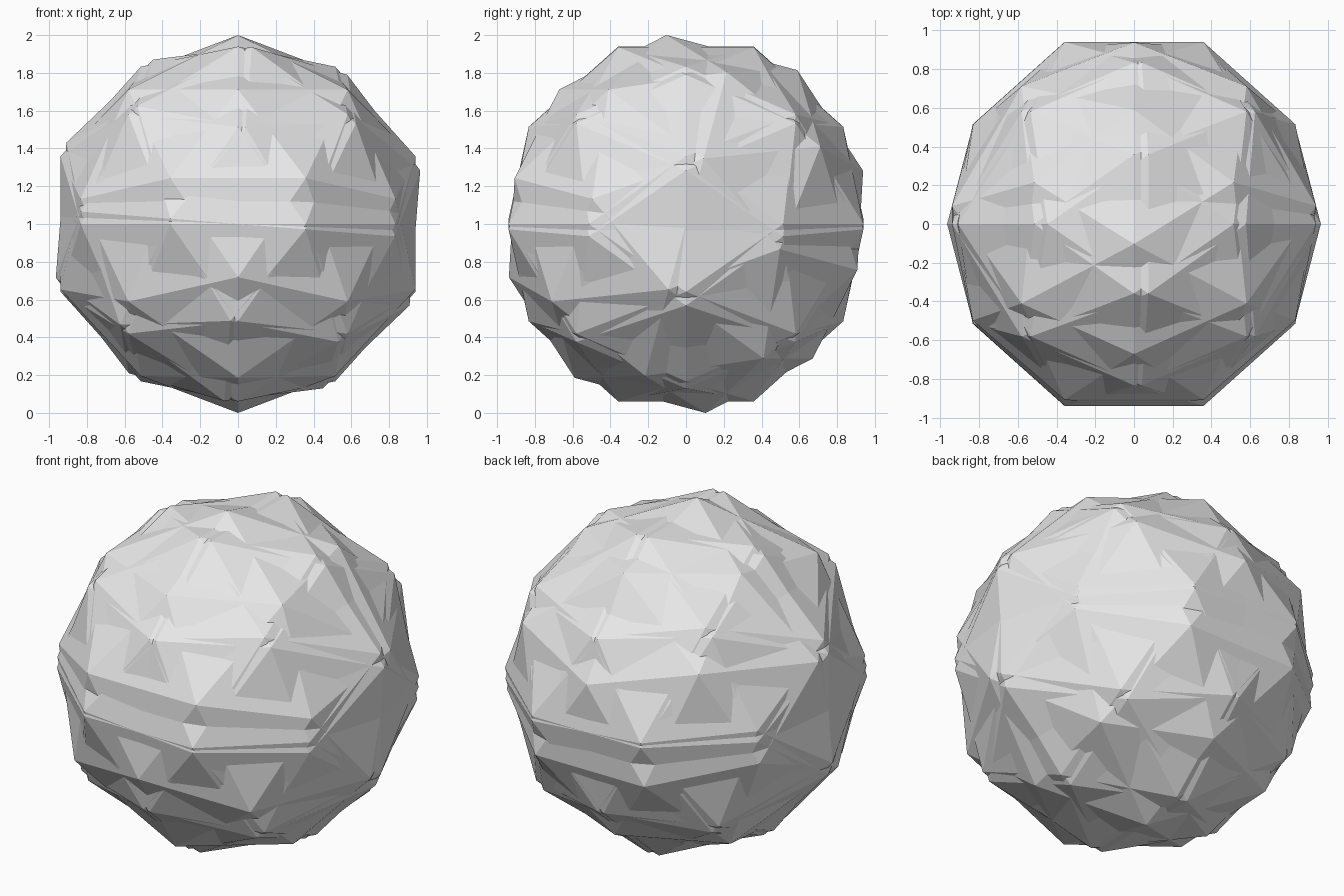
import bpy
import bmesh
from math import radians, sqrt
from mathutils import Matrix, Vector

cube = bpy.data.objects.get("Cube")
if cube:
    bpy.data.objects.remove(cube, do_unlink=True)

PHI = (1 + sqrt(5)) / 2
CORNER_RADIUS = 1.0054   # corners where six triangles meet
PEAK_RADIUS = 0.979      # low pyramid tips where five triangles meet
SIGNS = (-1, 1)

# Plain grey material
grey = bpy.data.materials.new("light_grey")
grey.use_nodes = True
grey.diffuse_color = (0.8, 0.8, 0.8, 1)
grey.node_tree.nodes["Principled BSDF"].inputs["Base Color"].default_value = grey.diffuse_color


def cyclic(a, b):
    """The twelve points (0, +-a, +-b) and their cyclic permutations."""
    points = []
    for s in SIGNS:
        for t in SIGNS:
            p = (0, s * a, t * b)
            points += [Vector(p[i:] + p[:i]) for i in range(3)]
    return points


def ball_points():
    corners = cyclic(1 / PHI, PHI)
    corners += [Vector((x, y, z)) for x in SIGNS for y in SIGNS for z in SIGNS]
    peaks = cyclic(PHI, 1)
    return ([p.normalized() * CORNER_RADIUS for p in corners]
            + [p.normalized() * PEAK_RADIUS for p in peaks])


def faceted_ball(name, angle, axis):
    """Sixty-sided ball of low five-sided pyramids, turned about one axis."""
    bm = bmesh.new()
    for p in ball_points():
        bm.verts.new(p)
    bmesh.ops.convex_hull(bm, input=bm.verts[:])
    turn = Matrix.Rotation(radians(angle), 4, axis)
    bm.transform(Matrix.Translation((0, 0, 1)) @ turn)
    bmesh.ops.recalc_face_normals(bm, faces=bm.faces[:])
    mesh = bpy.data.meshes.new(name)
    bm.to_mesh(mesh)
    bm.free()
    mesh.materials.append(grey)
    obj = bpy.data.objects.new(name, mesh)
    bpy.context.collection.objects.link(obj)
    return obj


# Three interpenetrating balls sharing one centre
faceted_ball("upright_ball", 0, 'X')
faceted_ball("forward_tilted_ball", -15, 'X')
faceted_ball("side_tilted_ball", 4.5, 'Y')
